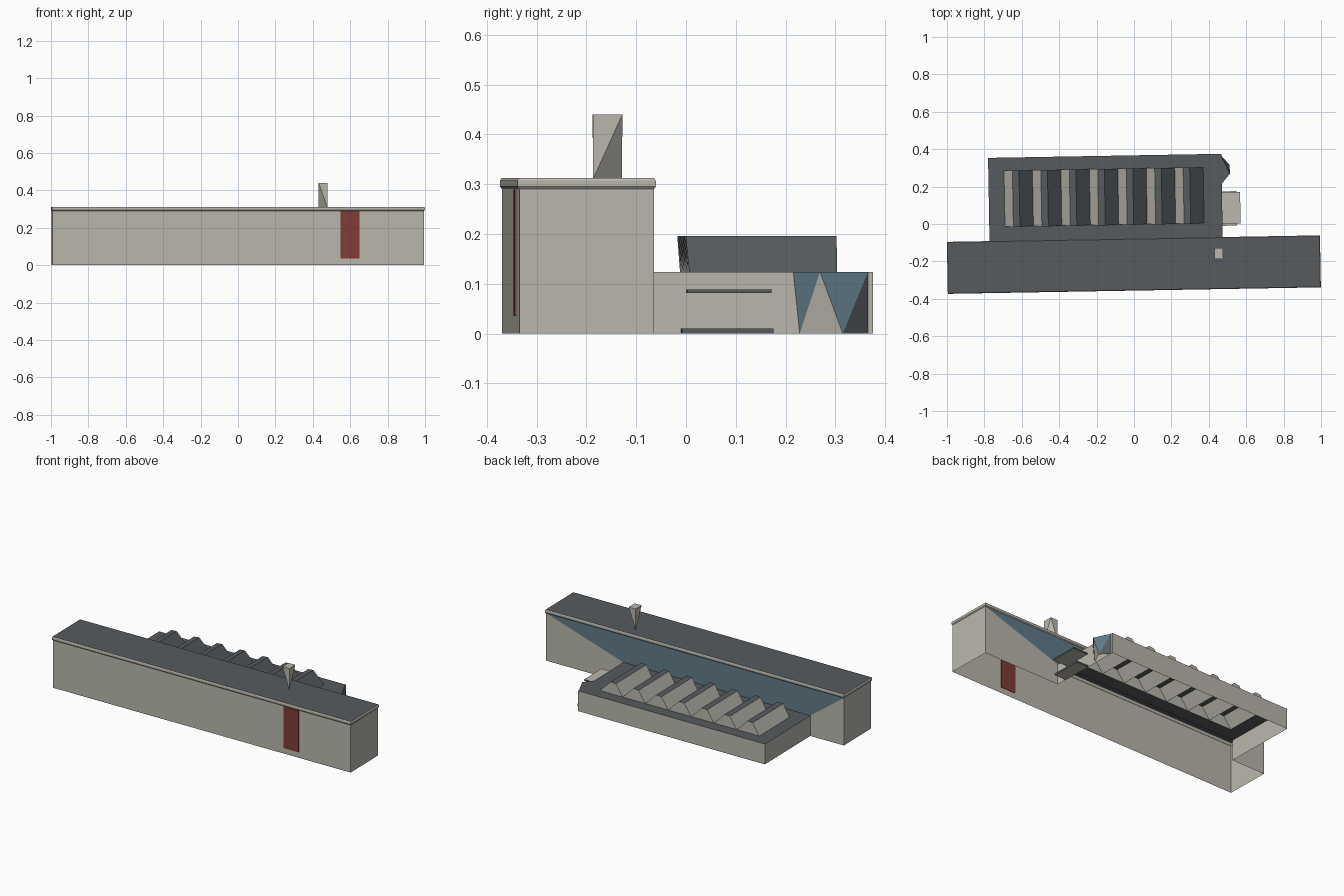
import bpy, bmesh, math
from mathutils import Matrix

if "Cube" in bpy.data.objects:
    bpy.data.objects.remove(bpy.data.objects["Cube"])


def srgb(r, g, b):
    lin = [(c / 255 / 12.92) if c < 11 else ((c / 255 + 0.055) / 1.055) ** 2.4 for c in (r, g, b)]
    return (*lin, 1)


def material(name, rgb):
    m = bpy.data.materials.new(name)
    m.diffuse_color = srgb(*rgb)
    m.use_nodes = True
    m.node_tree.nodes["Principled BSDF"].inputs["Base Color"].default_value = m.diffuse_color
    return m


MATS = [material("concrete wall", (186, 183, 173)),
        material("dark roofing", (86, 91, 95)),
        material("blue glass", (97, 124, 138)),
        material("red door", (128, 60, 54))]
WALL, ROOF, GLASS, RED = range(4)
TURN = Matrix.Rotation(math.radians(1.0), 4, 'Z')  # whole site sits one degree off axis


def build(name, verts, faces):
    """faces: list of (vertex indices, material index)."""
    bm = bmesh.new()
    vs = [bm.verts.new(v) for v in verts]
    for idx, mat in faces:
        bm.faces.new([vs[i] for i in idx]).material_index = mat
    bmesh.ops.recalc_face_normals(bm, faces=bm.faces[:])
    bm.transform(TURN)
    me = bpy.data.meshes.new(name)
    bm.to_mesh(me)
    bm.free()
    for m in MATS:
        me.materials.append(m)
    ob = bpy.data.objects.new(name, me)
    bpy.context.collection.objects.link(ob)
    return ob


def rect(x0, x1, y0, y1, z, grow=0.0):
    return [(x0 - grow, y0 - grow, z), (x1 + grow, y0 - grow, z),
            (x1 + grow, y1 + grow, z), (x0 - grow, y1 + grow, z)]


def band(a, b, mat):
    """Four side faces joining the rectangle starting at vertex a to the one at b."""
    return [((a + i, a + (i + 1) % 4, b + (i + 1) % 4, b + i), mat) for i in range(4)]


def box(name, x0, x1, y0, y1, z0, z1, side, top):
    return build(name, rect(x0, x1, y0, y1, z0) + rect(x0, x1, y0, y1, z1),
                 band(0, 4, side) + [((3, 2, 1, 0), top), ((4, 5, 6, 7), top)])


# main hall extents and low wing extents
MX0, MX1, MY0, MY1, MZ = -0.998, 0.989, -0.352, -0.082, 0.290
LX0, LX1, LY1, LZ = -0.774, 0.473, 0.367, 0.124

# main hall walls, open below, glazed on the back above the wing
build("main_hall_walls",
      rect(MX0, MX1, MY0, MY1, 0) + rect(MX0, MX1, MY0, MY1, MZ) +
      [(LX0, MY1, 0), (LX0, MY1, LZ), (LX1, MY1, LZ), (LX1, MY1, 0)],
      [((0, 1, 5, 4), WALL), ((1, 2, 6, 5), WALL), ((3, 0, 4, 7), WALL),
       ((2, 11, 10, 6), WALL), ((8, 3, 7, 9), WALL), ((6, 10, 9, 7), GLASS)])

# main hall roof with a bevelled lip
lip = []
for z, g in ((0.290, 0), (0.295, 0.004), (0.307, 0.004), (0.312, 0.001)):
    lip += rect(MX0, MX1, MY0, MY1, z, g)
build("main_hall_roof", lip,
      band(0, 4, WALL) + band(4, 8, WALL) + band(8, 12, WALL) + [((12, 13, 14, 15), ROOF)])

# red door plate on the front
box("front_door", 0.543, 0.643, MY0 - 0.004, MY0 + 0.002, 0.035, 0.289, RED, RED)

# chimney: square top tapering to a diagonal edge
build("chimney", rect(0.428, 0.474, -0.195, -0.136, 0.44) +
      [(0.428, -0.136, 0.31), (0.474, -0.195, 0.31)],
      [((0, 1, 2, 3), WALL), ((3, 0, 4), WALL), ((0, 1, 5), WALL), ((0, 5, 4), WALL),
       ((1, 2, 5), WALL), ((2, 3, 4), WALL), ((2, 4, 5), WALL)])

# low wing: three walls, and a roof with an opening under the skylights
SX0, SX1, SY0, SY1 = -0.69, 0.375, 0.0, 0.297
build("low_wing",
      rect(LX0, LX1, MY1, LY1, 0) + rect(LX0, LX1, MY1, LY1, LZ) + rect(SX0, SX1, SY0, SY1, LZ),
      [((1, 2, 6, 5), WALL), ((2, 3, 7, 6), WALL), ((3, 0, 4, 7), WALL)] + band(4, 8, ROOF))

# sawtooth skylights: steep pale side to -x, long dark slope to +x
TEETH = 7
step = (SX1 - SX0) / TEETH
for i in range(TEETH):
    x = SX0 + i * step
    peak, end = x + 0.045, x + step
    build("skylight_%d" % (i + 1),
          [(x, SY0, LZ), (peak, SY0 - 0.006, 0.193), (peak + 0.035, SY0 - 0.006, 0.196), (end, SY0, LZ),
           (x, SY1, LZ), (peak, SY1, 0.193), (peak + 0.035, SY1, 0.196), (end, SY1, LZ)],
          [((0, 1, 5, 4), WALL), ((1, 2, 6, 5), ROOF), ((2, 3, 7, 6), ROOF),
           ((0, 3, 2, 1), WALL), ((4, 5, 6, 7), WALL)])

# loading dock and its canopy on the right end
box("dock_canopy", LX1 - 0.002, 0.57, -0.008, 0.162, 0.081, 0.089, ROOF, WALL)
box("dock_floor", LX1 - 0.002, 0.55, -0.018, 0.166, 0.0, 0.01, ROOF, WALL)

# faceted glass corner entrance
build("corner_entrance",
      [(LX1, 0.207, LZ), (0.517, 0.260, LZ), (LX1, 0.357, LZ),
       (LX1, 0.220, 0), (0.517, 0.306, 0), (LX1, 0.357, 0)],
      [((0, 3, 1), GLASS), ((1, 3, 4), WALL), ((1, 4, 2), GLASS), ((2, 4, 5), ROOF),
       ((0, 1, 2), ROOF)])
